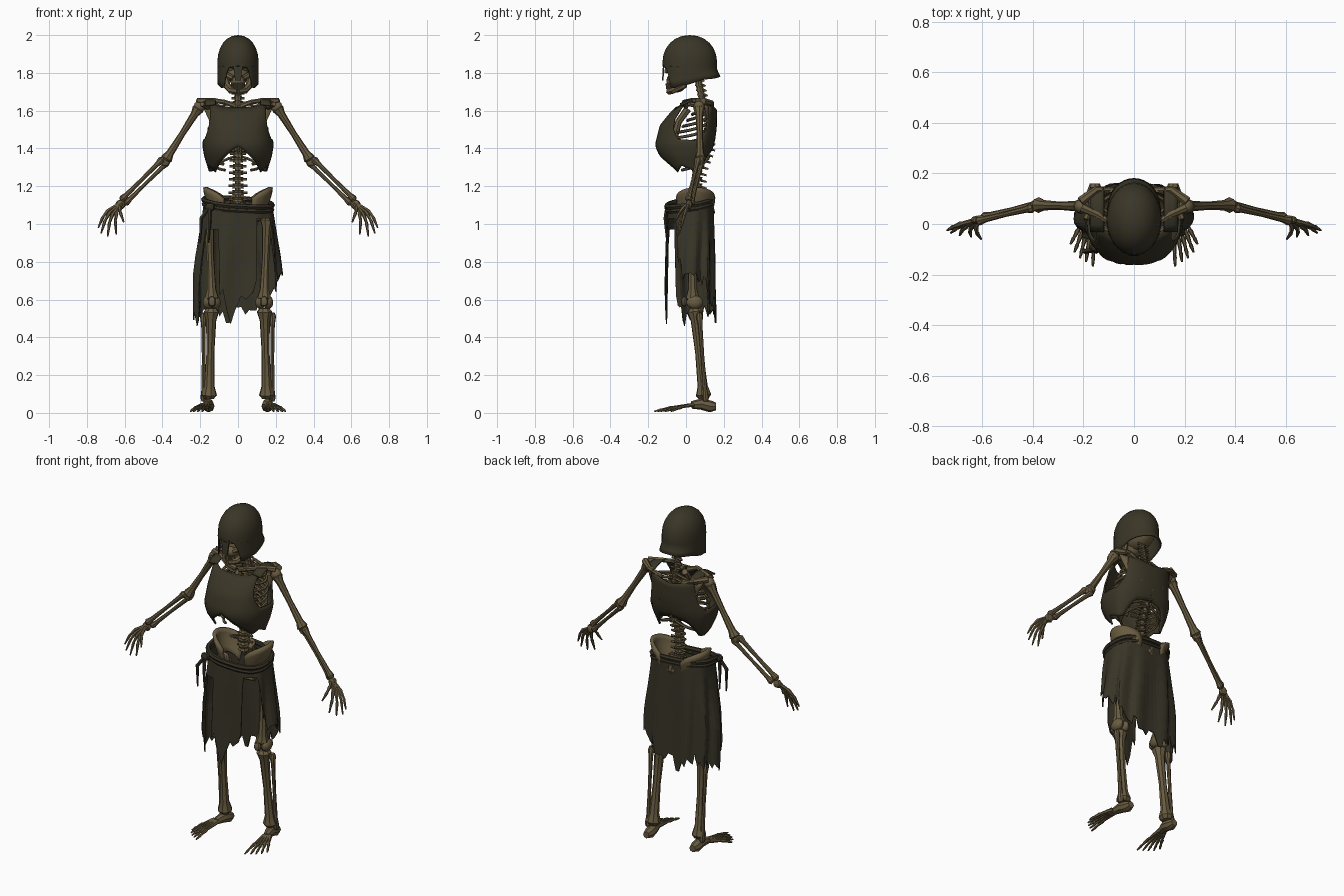
import bpy, bmesh, math, random
from mathutils import Vector

random.seed(4)
cube = bpy.data.objects.get("Cube")
if cube:
    bpy.data.objects.remove(cube)


def material(name, rgb):
    m = bpy.data.materials.new(name)
    m.use_nodes = True
    m.diffuse_color = (*rgb, 1)
    m.node_tree.nodes["Principled BSDF"].inputs["Base Color"].default_value = (*rgb, 1)
    return m


BONE = material("old bone", (.14, .106, .052))
IRON = material("dark iron", (.042, .036, .02))
CLOTH = material("ragged cloth", (.039, .034, .02))
LEATHER = material("leather", (.036, .03, .018))


def finish(name, bm, mat, mirror=False, thick=0, smooth=True):
    bmesh.ops.remove_doubles(bm, verts=bm.verts, dist=.0003)
    bmesh.ops.recalc_face_normals(bm, faces=bm.faces)
    mesh = bpy.data.meshes.new(name)
    bm.to_mesh(mesh)
    bm.free()
    mesh.materials.append(mat)
    ob = bpy.data.objects.new(name, mesh)
    bpy.context.collection.objects.link(ob)
    if thick:
        mod = ob.modifiers.new("Thickness", "SOLIDIFY")
        mod.thickness, mod.offset = thick, 0
    if mirror:
        ob.modifiers.new("Mirror", "MIRROR")
    if smooth:
        bpy.ops.object.select_all(action="DESELECT")
        ob.select_set(True)
        bpy.context.view_layer.objects.active = ob
        bpy.ops.object.shade_smooth_by_angle(angle=math.radians(35))


def interp(table, x):
    if x <= table[0][0]:
        return table[0][1]
    for (a, p), (b, q) in zip(table, table[1:]):
        if x <= b:
            return p + (q - p) * (x - a) / (b - a)
    return table[-1][1]


def tube(bm, pts, radii, sides=7):
    pts = [Vector(p) for p in pts]
    if not isinstance(radii, (list, tuple)):
        radii = [radii] * len(pts)
    rings, quat, last = [], None, None
    for i, (p, r) in enumerate(zip(pts, radii)):
        t = (pts[min(i + 1, len(pts) - 1)] - pts[max(i - 1, 0)]).normalized()
        quat = last.rotation_difference(t) @ quat if last else t.to_track_quat("Z", "Y")
        last = t
        turn = [math.tau * k / sides for k in range(sides)]
        rings.append([bm.verts.new(p + quat @ Vector((r * math.cos(k), r * math.sin(k), 0))) for k in turn])
    for a, b in zip(rings, rings[1:]):
        for k in range(sides):
            j = (k + 1) % sides
            bm.faces.new((a[k], a[j], b[j], b[k]))
    bm.faces.new(rings[0][::-1])
    bm.faces.new(rings[-1])


def long_bone(bm, a, b, r):
    a, b = Vector(a), Vector(b)
    shape = ((0, 1.1), (.04, 1.75), (.14, 1.15), (.5, .9), (.86, 1.15), (.96, 1.75), (1, 1.1))
    tube(bm, [a.lerp(b, t) for t, _ in shape], [r * k for _, k in shape], 8)


def blob(bm, centre, size, seg=10):
    new = bmesh.ops.create_uvsphere(bm, u_segments=seg, v_segments=seg - 3, radius=1)["verts"]
    for v in new:
        v.co = Vector(centre) + Vector([c * s for c, s in zip(v.co, size)])


def sheet(bm, fn, cols, rows, closed=False):
    n = cols if closed else cols + 1
    grid = [[bm.verts.new(fn(i / cols, j / rows)) for j in range(rows + 1)] for i in range(n)]
    for i in range(cols):
        a, b = grid[i], grid[(i + 1) % n]
        for j in range(rows):
            bm.faces.new((a[j], b[j], b[j + 1], a[j + 1]))


def power(x, e):
    return math.copysign(abs(x) ** e, x)


# Skull, with sockets between brow, cheekbone and nose
bm = bmesh.new()
blob(bm, (0, .03, 1.86), (.086, .115, .1), 14)
blob(bm, (0, -.02, 1.79), (.06, .06, .055))
blob(bm, (0, -.062, 1.758), (.044, .042, .034))
blob(bm, (0, -.05, 1.728), (.04, .045, .032))
tube(bm, [(0, -.095, 1.84), (0, -.108, 1.8)], [.014, .008])
finish("skull", bm, BONE)
bm = bmesh.new()
tube(bm, [(.08, -.03, 1.835), (.05, -.08, 1.84), (0, -.098, 1.835)], .014)
tube(bm, [(.08, .02, 1.79), (.062, -.055, 1.79), (.025, -.09, 1.77)], [.008, .017, .014])
tube(bm, [(.072, -.05, 1.83), (.06, -.065, 1.79)], .011)
for k in range(4):
    tube(bm, [(.005 + k * .009, -.104 + k * k * .003, 1.745), (.005 + k * .008, -.1 + k * k * .003, 1.715)], .0048, 5)
finish("face_bones", bm, BONE, True)
bm = bmesh.new()
tube(bm, [(.066, .01, 1.79), (.06, -.012, 1.735), (.037, -.07, 1.707), (0, -.09, 1.702)], [.012, .02, .018, .018])
finish("jaw", bm, BONE, True)

# Helmet with cheek guards, neck brim and nose guard
RIM = ((0, 1.835), (34, 1.825), (40, 1.735), (50, 1.715), (70, 1.735), (90, 1.74), (120, 1.765), (180, 1.78))


def helmet(u, v):
    a = math.tau * u
    d = abs(math.degrees(a) - 180)
    rim = interp(RIM, d)
    if v < .4:
        z, r = rim + (1.86 - rim) * v / .4, 1
        if d > 100:
            r += .13 * max(0, 1 - v / .2) * min(1, (d - 100) / 40)
    else:
        p = (v - .4) / .6 * math.pi / 2
        z, r = 1.86 + .136 * math.sin(p), math.cos(p) ** .93 if v < 1 else 0
    return Vector((-.105 * r * math.sin(a), .02 + .14 * r * math.cos(a), z))


bm = bmesh.new()
sheet(bm, helmet, 40, 10, True)
finish("helmet", bm, IRON, thick=.008)
bm = bmesh.new()
sheet(bm, lambda u, v: Vector(((u - .5) * (.052 - .022 * v), -.118 - .005 * v, 1.845 - .085 * v)), 2, 3)
finish("nose_guard", bm, IRON, thick=.008, smooth=False)
bm = bmesh.new()
tube(bm, [(.096, -.035, 1.832), (.074, -.078, 1.836), (.035, -.11, 1.84), (0, -.119, 1.838)], .007, 6)
finish("helmet_brow_band", bm, IRON, True)

# Spine
SPINE = ((1.13, .055), (1.28, .06), (1.4, .11), (1.55, .12), (1.66, .085), (1.78, .06))
bm = bmesh.new()
z = 1.13
while z < 1.78:
    y, r = interp(SPINE, z), interp(((1.15, .032), (1.6, .021)), z)
    tube(bm, [(0, y, z - .013), (0, y, z), (0, y, z + .013)], [r, r * .8, r], 8)
    tube(bm, [(0, y, z), (0, y + r * 1.7, z - .014)], [.009, .005], 5)
    tube(bm, [(-r * 1.6, y + .012, z), (r * 1.6, y + .012, z)], .007, 5)
    z += interp(((1.15, .036), (1.7, .026)), z)
tube(bm, [(0, interp(SPINE, k), k) for k in (1.1, 1.2, 1.28, 1.4, 1.55, 1.66, 1.8)], .015)
finish("spine", bm, BONE)

# Rib cage
bm = bmesh.new()
for i in range(10):
    top = 1.645 - i * .032
    w = .095 + .045 * math.sin(math.pi * (i + 1) / 10)
    depth = interp(((0, .07), (4, .15), (9, .12)), i)
    path = []
    for k in range(10):
        a = math.pi * k / 9 * (1 if i < 7 else .85)
        path.append((.018 + w * math.sin(a) ** .8 if k else .018,
                     .12 - depth * (1 - math.cos(a)) * .62, top - .065 * k / 9 - .015 * math.sin(a)))
    tube(bm, path, .008, 6)
finish("ribs", bm, BONE, True)
bm = bmesh.new()
tube(bm, [(0, .01, 1.61), (0, -.04, 1.54), (0, -.07, 1.42), (0, -.06, 1.38)], [.02, .018, .018, .006])
finish("breastbone", bm, BONE)

# Shoulder bones
bm = bmesh.new()
tube(bm, [(.015, .0, 1.625), (.07, -.01, 1.645), (.14, .035, 1.655), (.205, .065, 1.65)], [.013, .01, .01, .016])
tube(bm, [(.07, .135, 1.61), (.15, .135, 1.64), (.21, .09, 1.65)], [.008, .012, .017])
tube(bm, [(.16, .1, 1.62), (.19, .02, 1.635)], [.014, .01])
sheet(bm, lambda u, v: Vector((.19 - .12 * u - .07 * v * (1 - u), .1 + .035 * u + .02 * v, 1.63 - .15 * v)), 3, 4)
finish("shoulder_bones", bm, BONE, True, .006)

# Arms and hands
shoulder, elbow, wrist = Vector((.205, .07, 1.62)), Vector((.385, .075, 1.335)), Vector((.61, .02, 1.115))
bm = bmesh.new()
long_bone(bm, shoulder, elbow, .018)
blob(bm, shoulder, (.032, .03, .032))
blob(bm, elbow, (.028, .024, .032), 8)
long_bone(bm, elbow + Vector((.012, -.01, .012)), wrist + Vector((.01, -.008, .01)), .0115)
long_bone(bm, elbow + Vector((-.015, .01, -.005)), wrist + Vector((-.01, .008, -.01)), .0105)
finish("arm_bones", bm, BONE, True)
bm = bmesh.new()
blob(bm, wrist + Vector((.012, -.004, -.012)), (.027, .018, .026), 8)
TIPS = ((.74, -.025, .98), (.725, -.035, .95), (.69, -.045, .935), (.645, -.05, .945), (.605, -.06, 1.01))
for k, tip in enumerate(TIPS):
    tip = Vector(tip)
    path = [wrist.lerp(tip, t) + Vector((.018, .0, .018)) * math.sin(math.pi * t) for t in (.08, .4, .46, .66, .72, 1)]
    tube(bm, path, [.01, .008, .011, .007, .009, .004], 6)
finish("hand_bones", bm, BONE, True)

# Pelvis
bm = bmesh.new()


def hip_wing(u, v):
    a = math.radians(-85 + 175 * u)
    r = 1 - .4 * v ** 1.6
    return Vector((.065 + .11 * r * math.cos(a), .05 + .095 * r * math.sin(a),
                   1.135 + .06 * math.sin(math.pi * u) ** .7 - .13 * v))


sheet(bm, hip_wing, 12, 5)
finish("hip_wings", bm, BONE, True, .02)
bm = bmesh.new()
tube(bm, [(.11, .03, 1.04), (.06, -.03, 1.03), (0, -.045, 1.02)], [.028, .014, .016])
tube(bm, [(.1, .04, 1.04), (.07, .05, .96), (.03, .0, .98), (0, -.04, 1.01)], [.02, .018, .012, .01])
tube(bm, [(0, .09, 1.14), (0, .12, 1.06), (0, .1, .98)], [.045, .035, .01])
finish("lower_pelvis", bm, BONE, True)

# Legs and feet
knee, ankle = Vector((.138, .035, .58)), Vector((.153, .095, .075))
bm = bmesh.new()
blob(bm, (.115, .035, 1.045), (.028, .028, .028))
tube(bm, [(.115, .035, 1.045), (.165, .035, 1.02)], .018)
long_bone(bm, (.155, .03, 1.04), knee + Vector((0, 0, .01)), .022)
for side in (-.02, .022):
    blob(bm, knee + Vector((side, .012, .005)), (.028, .045, .036))
blob(bm, knee + Vector((0, -.045, .01)), (.022, .016, .028), 8)
long_bone(bm, knee + Vector((.002, .01, -.025)), ankle, .024)
long_bone(bm, knee + Vector((.045, .035, -.05)), ankle + Vector((.028, .01, -.015)), .0105)
finish("leg_bones", bm, BONE, True)
bm = bmesh.new()
tube(bm, [(.155, .16, .034), (.155, .13, .034), (.158, .08, .047), (.168, .03, .042)], [.02, .031, .03, .02], 8)
TOES = ((.163, -.168), (.19, -.15), (.214, -.135), (.236, -.112), (.252, -.08))
for k, (x, y) in enumerate(TOES):
    start, tip = Vector((.155 + k * .008, .04, .043)), Vector((x, y, .008))
    path = [start.lerp(tip, t) + Vector((0, 0, .006 * math.sin(math.pi * t))) for t in (0, .5, .56, .78, .83, 1)]
    tube(bm, path, [.012, .007, .01, .006, .008, .004], 6)
finish("foot_bones", bm, BONE, True)

# Cuirass: shell open at neck and arms, with notched lower edge
WIDTH = ((1.28, .15), (1.36, .175), (1.42, .185), (1.5, .172), (1.58, .172), (1.64, .19))
FRONT = ((1.28, .1), (1.36, .17), (1.42, .19), (1.52, .165), (1.6, .1), (1.64, .05))
BACK = ((1.28, .05), (1.36, .09), (1.42, .115), (1.5, .128), (1.6, .13), (1.64, .12))
LOWER = ((0, 1.41), (11, 1.375), (26, 1.335), (48, 1.275), (72, 1.31), (95, 1.28), (125, 1.28), (155, 1.37), (180, 1.39))
UPPER = ((0, 1.615), (25, 1.62), (47, 1.645), (56, 1.53), (70, 1.45), (105, 1.44), (122, 1.5), (134, 1.635), (180, 1.6))


def cuirass(u, v):
    a = math.tau * u
    d = 180 - abs(math.degrees(a) - 180)
    low, high = interp(LOWER, d), interp(UPPER, d)
    z = low + (high - low) * v
    c = math.cos(a)
    depth = interp(FRONT if c > 0 else BACK, z)
    return Vector((interp(WIDTH, z) * power(math.sin(a), .8), .03 - depth * power(c, .8), z))


bm = bmesh.new()
sheet(bm, cuirass, 60, 9, True)
finish("cuirass", bm, IRON, thick=.009)
bm = bmesh.new()
sheet(bm, lambda u, v: Vector((.118 + .055 * u, -.03 + .175 * v, 1.635 + .028 * math.sin(math.pi * v) - .008 * u)), 3, 6)
finish("shoulder_straps", bm, IRON, True, .01)

# Ragged skirt: one torn sheet, open over the thighs, with a long front panel
HEM = ((0, .74), (30, .66), (60, .56), (85, .52), (98, .47), (115, .54), (150, .5), (178, .5), (187, .46),
       (196, .52), (209, .6), (215, .97), (246, .97), (251, .63), (259, .56), (264, .47), (268, .53), (276, .6),
       (284, .62), (289, .72), (294, 1.03), (329, 1.03), (335, .8), (345, .7), (360, .74))
COLUMNS = 90
jag = [random.uniform(-.01, .075) * (k % 3 > 0) for k in range(COLUMNS)]


def skirt(u, v):
    a = math.tau * u
    hem = interp(HEM, math.degrees(a))
    hem += jag[round(u * COLUMNS) % COLUMNS] if hem < .95 else 0
    waist = 1.11 + .02 * math.sin(a)
    z = waist + (hem - waist) * v
    s = (waist - z) / .6
    fold = 1 + .06 * math.sin(a * 10 + 2 * s) * min(1, s * 2)
    return Vector(((.178 + .045 * min(1, s * 1.6)) * fold * power(math.cos(a), .75),
                   .022 + (.12 + .012 * s) * fold * power(math.sin(a), .75), z))


bm = bmesh.new()
sheet(bm, skirt, COLUMNS, 8, True)
finish("ragged_skirt", bm, CLOTH, thick=.006, smooth=False)

# Belt with knot and loose ends
bm = bmesh.new()
ring = [math.tau * k / 28 for k in range(29)]
for lift, r in ((0, .014), (-.024, .011)):
    tube(bm, [(.182 * power(math.cos(a), .75), .02 + .122 * power(math.sin(a), .75),
               1.115 + lift - .015 * math.cos(a) + .02 * math.sin(a)) for a in ring], r, 6)
blob(bm, (-.15, -.095, 1.09), (.03, .02, .024), 8)
for dx in (-.035, .01):
    tube(bm, [(-.15, -.1, 1.09), (-.16 + dx, -.108, 1.03), (-.165 + dx, -.1, .9)], [.01, .011, .004], 5)
finish("belt", bm, LEATHER)
